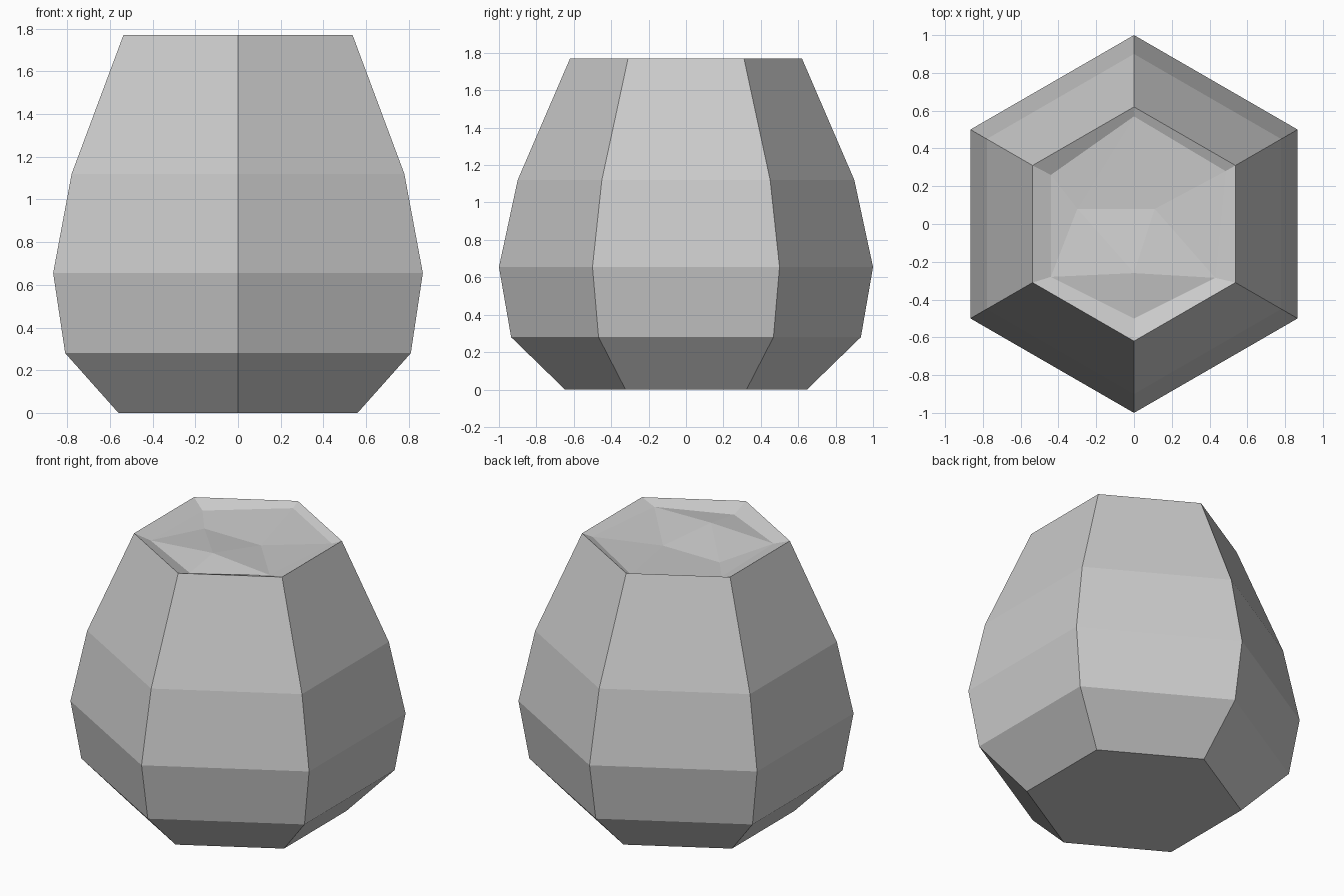
import bpy, bmesh
from math import cos, sin, radians

if "Cube" in bpy.data.objects:
    bpy.data.objects.remove(bpy.data.objects["Cube"])

SIDES = 6
# (radius, height) rings of the pot wall, bottom to rim
PROFILE = [(0.647, 0), (0.935, 0.28), (1.0, 0.655), (0.90, 1.12), (0.62, 1.77)]
RIM = PROFILE[-1][1]
# Edge of the sunken fill, starting at the +30 degree corner: x, y, depth below rim
EDGE = [(0.485, 0.28, 0.02), (0, 0.57, 0.028), (-0.44, 0.26, 0.043),
        (-0.44, -0.28, 0.032), (0, -0.50, 0.044), (0.43, -0.285, 0.025)]
# Lumps in the middle of the fill: left, right, front
LUMPS = [(-0.30, 0.08, 0.055), (0.11, 0.08, 0.055), (0, -0.26, 0.005)]


def finish(bm, name):
    bmesh.ops.recalc_face_normals(bm, faces=bm.faces)
    mesh = bpy.data.meshes.new(name)
    bm.to_mesh(mesh)
    bm.free()
    bpy.context.collection.objects.link(bpy.data.objects.new(name, mesh))


def sunk(bm, points):
    return [bm.verts.new((x, y, RIM - d)) for x, y, d in points]


# Pot: faceted wall, flat bottom and bevelled inner lip
bm = bmesh.new()
rings = []
for r, z in PROFILE:
    angles = [radians(30 + 360 / SIDES * i) for i in range(SIDES)]
    rings.append([bm.verts.new((r * cos(a), r * sin(a), z)) for a in angles])
rings.append(sunk(bm, EDGE))
bm.faces.new(rings[0][::-1])
for low, high in zip(rings, rings[1:]):
    for i in range(SIDES):
        j = (i + 1) % SIDES
        bm.faces.new((low[i], low[j], high[j], high[i]))
finish(bm, "pot")

# Lumpy low-poly fill inside the lip
bm = bmesh.new()
er, back, el, fl, front, fr = sunk(bm, EDGE)
left, right, bump = sunk(bm, LUMPS)
for tri in [(er, back, right), (back, left, right), (back, el, left),
            (el, fl, left), (left, fl, bump), (left, bump, right),
            (fl, front, bump), (front, fr, bump), (bump, fr, right),
            (fr, er, right)]:
    bm.faces.new(tri)
bm.normal_update()
if sum(f.normal.z for f in bm.faces) < 0:
    bmesh.ops.reverse_faces(bm, faces=bm.faces)
mesh = bpy.data.meshes.new("soil")
bm.to_mesh(mesh)
bm.free()
bpy.context.collection.objects.link(bpy.data.objects.new("soil", mesh))
